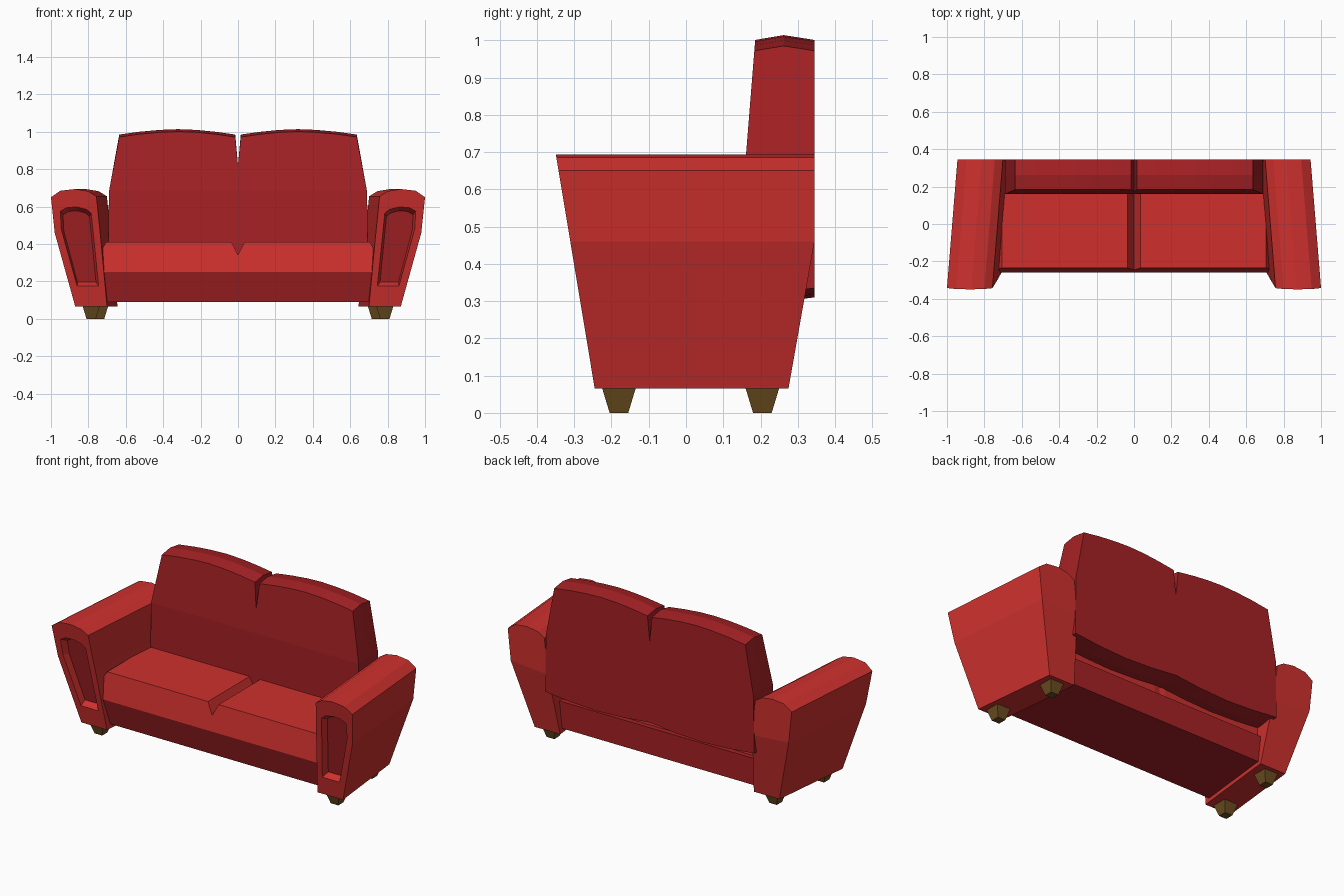
import bpy, bmesh

if "Cube" in bpy.data.objects:
    bpy.data.objects.remove(bpy.data.objects["Cube"])


def material(name, rgb):
    m = bpy.data.materials.new(name)
    m.diffuse_color = (*rgb, 1)
    m.use_nodes = True
    m.node_tree.nodes["Principled BSDF"].inputs["Base Color"].default_value = m.diffuse_color
    return m


RED = material("red fabric", (0.62, 0.03, 0.027))
DARK = material("dark red fabric", (0.38, 0.015, 0.018))
WOOD = material("brown wood", (0.15, 0.075, 0.015))


def bridge(bm, a, b):
    """Quads between two closed rings of equal length."""
    n = len(a)
    return [bm.faces.new((a[i], a[(i + 1) % n], b[(i + 1) % n], b[i])) for i in range(n)]


def ring(bm, pts):
    return [bm.verts.new(p) for p in pts]


def finish(bm, name, mats):
    """Turn the right half into an object mirrored across x."""
    # Faces lying on the mirror plane are internal
    inner = [f for f in bm.faces if all(abs(v.co.x) < 1e-5 for v in f.verts)]
    bmesh.ops.recalc_face_normals(bm, faces=bm.faces)
    bmesh.ops.delete(bm, geom=inner, context='FACES')
    me = bpy.data.meshes.new(name)
    bm.to_mesh(me)
    bm.free()
    for m in mats:
        me.materials.append(m)
    ob = bpy.data.objects.new(name, me)
    bpy.context.collection.objects.link(ob)
    ob.modifiers.new("Mirror", 'MIRROR').use_axis[0] = True
    return ob


# Armrests: flared profile, leaning front, recessed front panel
arm = [(.70, .065), (.735, .44), (.757, .655), (.80, .682), (.87, .694),
       (.95, .685), (1.0, .65), (.98, .46), (.87, .065)]
panel = [(.745, .175), (.768, .40), (.785, .565), (.81, .585), (.86, .598),
         (.915, .595), (.95, .575), (.945, .48), (.86, .175)]
floor = [(.848 + (x - .848) * .86, .39 + (z - .39) * .9) for x, z in panel]


def front_y(z):
    return -.245 - .166 * (z - .065)


def back_y(z):
    return min(.345, .275 + .177 * (z - .065))


bm = bmesh.new()
back = ring(bm, [(x - .056, back_y(z), z) for x, z in arm])
front = ring(bm, [(x, front_y(z), z) for x, z in arm])
rim = ring(bm, [(x, front_y(z), z) for x, z in panel])
deep = ring(bm, [(x, front_y(z) + .04, z) for x, z in floor])
for a, b in ((back, front), (front, rim), (rim, deep)):
    bridge(bm, a, b)
bm.faces.new(deep).material_index = 1
bm.faces.new(back[1:8])
bm.faces.new((back[0], back[1], back[7], back[8]))
finish(bm, "armrests", [RED, DARK])

# Backrest: two arched halves with a notch between them and a ridged top
outline = [(0, .325), (0, .68), (0, .82), (.015, .985), (.12, 1.0), (.22, 1.01),
           (.32, 1.014), (.42, 1.01), (.53, 1.0), (.635, .985), (.69, .68),
           (.695, .325), (.52, .308), (.35, .30), (.17, .308)]


def drop(z):
    return z - .013 if z > .9 else z


bm = bmesh.new()
front = ring(bm, [(x, .16 + .08 * max(0, drop(z) - .68), drop(z)) for x, z in outline])
ridge = ring(bm, [(x, .262, z) for x, z in outline])
back = ring(bm, [(x, .345, drop(z) if z > .4 else z + .01) for x, z in outline])
bridge(bm, front, ridge)
bridge(bm, ridge, back)
for r in (front, back):
    bm.faces.new(r[1:11])
    bm.faces.new(r[10:] + r[:2])
finish(bm, "backrest", [DARK])


# Seat cushion: sloped front lip, V groove in the middle, chamfered ends
def cushion_section(x, top, lip):
    return [(x, lip, top), (x, -.26, .25), (x, .22, .25), (x, .20, top)]


bm = bmesh.new()
sections = [ring(bm, cushion_section(*s)) for s in
            ((0, .34, -.246), (.035, .41, -.235), (.705, .41, -.235), (.735, .36, -.243))]
for a, b in zip(sections, sections[1:]):
    bridge(bm, a, b)
bm.faces.new(sections[-1])
finish(bm, "seat_cushion", [RED])

# Base under the cushion, tapering inwards to the floor
bm = bmesh.new()
base = [(-.26, .25), (-.215, .09), (.25, .09), (.25, .25)]
ends = [ring(bm, [(x, y, z) for y, z in base]) for x in (0, .72)]
bridge(bm, *ends)
bm.faces.new(ends[1])
finish(bm, "seat_base", [DARK])

# Tapered square legs
for name, cx, cy in (("front_legs", .785, -.18), ("back_legs", .74, .205)):
    bm = bmesh.new()
    rings = [ring(bm, [(cx + sx * h, cy + sy * h, z)
                       for sx, sy in ((-1, -1), (1, -1), (1, 1), (-1, 1))])
             for h, z in ((.025, 0), (.045, .066))]
    bridge(bm, *rings)
    for r in rings:
        bm.faces.new(r)
    finish(bm, name, [WOOD])
